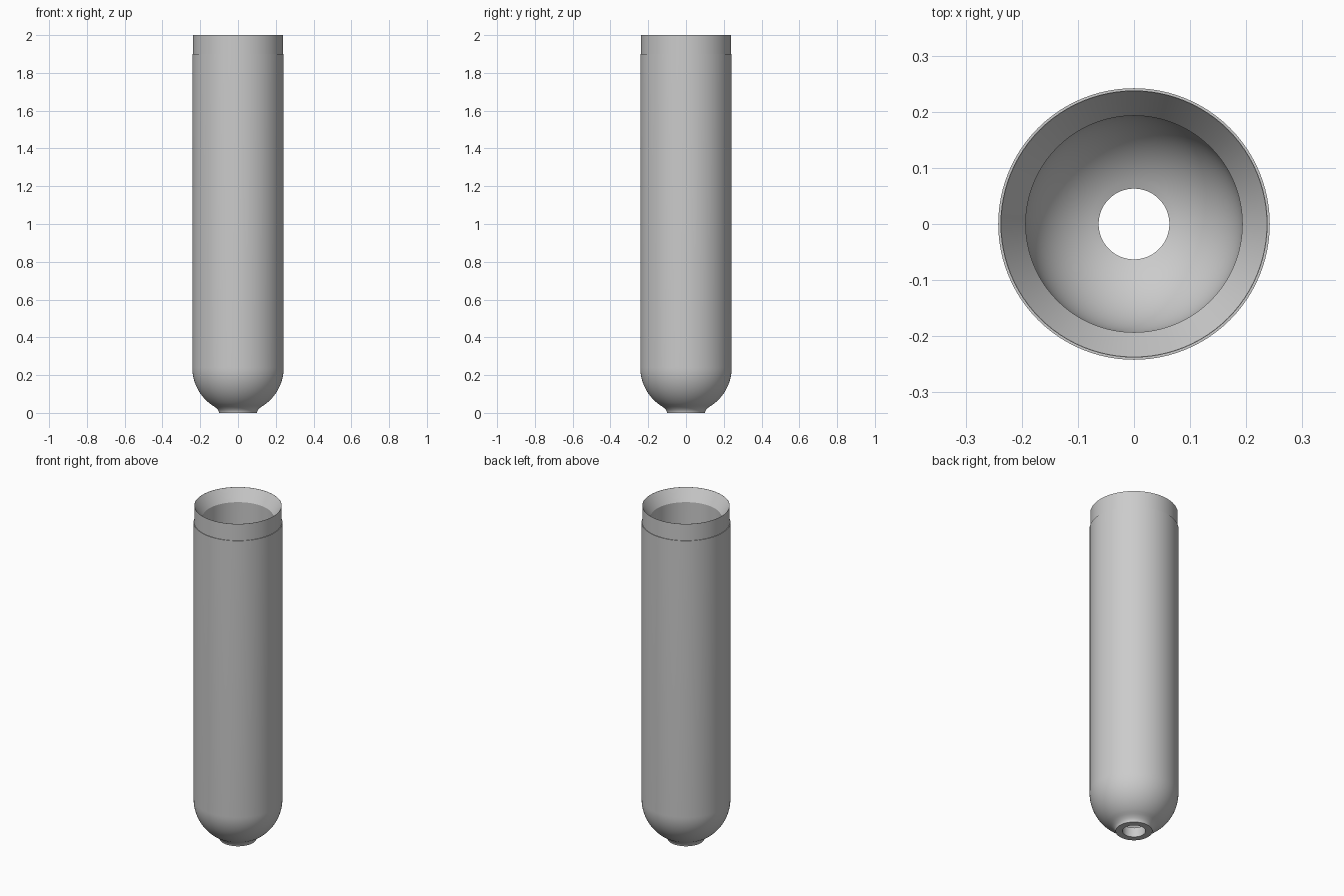
import bpy, bmesh, math
from mathutils import Vector

if "Cube" in bpy.data.objects:
    bpy.data.objects.remove(bpy.data.objects["Cube"])

SIDES = 96
OUTER, INNER, LIP = 0.242, 0.193, 0.238   # wall radii
NECK, HOLE = 0.10, 0.063                  # bottom outlet radii
DOME_Z = 0.24                             # centre height of the round end


def dome(radius, end_radius, steps=16):
    """Arc from the wall down to end_radius, as (radius, height) points."""
    last = math.acos(end_radius / radius)
    return [(radius * math.cos(last * i / steps),
             DOME_Z - radius * math.sin(last * i / steps))
            for i in range(steps + 1)]


def fillet(start, corner, end, steps=6):
    """Curved blend between two points, skipping the start."""
    a, b, c = Vector(start), Vector(corner), Vector(end)
    ts = [i / steps for i in range(1, steps + 1)]
    return [tuple(a * (1 - t) ** 2 + b * 2 * t * (1 - t) + c * t * t) for t in ts]


# Closed wall section: lip, body, dome, neck, then back up the inside
outside = dome(OUTER, 0.14)
profile = [(LIP, 2.0), (LIP, 1.9), (OUTER, 1.9)] + outside
profile += fillet(outside[-1], (NECK, 0.02), (NECK, 0.0))
profile += [(HOLE, 0.0)] + dome(INNER, HOLE)[::-1]
profile += [(INNER, 1.93), (LIP - 0.001, 2.0)]

# Revolve the section around the upright axis
bm = bmesh.new()
verts = [bm.verts.new((r, 0, z)) for r, z in profile]
edges = [bm.edges.new((v, verts[(i + 1) % len(verts)])) for i, v in enumerate(verts)]
bmesh.ops.spin(bm, geom=verts + edges, cent=(0, 0, 0), axis=(0, 0, 1),
               angle=math.tau, steps=SIDES, use_merge=False)
bmesh.ops.remove_doubles(bm, verts=bm.verts[:], dist=0.0001)
bmesh.ops.recalc_face_normals(bm, faces=bm.faces[:])
mesh = bpy.data.meshes.new("tube_body")
bm.to_mesh(mesh)
bm.free()

tube = bpy.data.objects.new("tube_body", mesh)
bpy.context.collection.objects.link(tube)

# Plain grey finish
grey = bpy.data.materials.new("light_grey")
grey.use_nodes = True
colour = (0.6, 0.6, 0.6, 1)
grey.diffuse_color = colour
grey.node_tree.nodes["Principled BSDF"].inputs["Base Color"].default_value = colour
mesh.materials.append(grey)

# Smooth walls with crisp rims
bpy.ops.object.select_all(action="DESELECT")
tube.select_set(True)
bpy.context.view_layer.objects.active = tube
bpy.ops.object.shade_smooth_by_angle(angle=math.radians(30))
